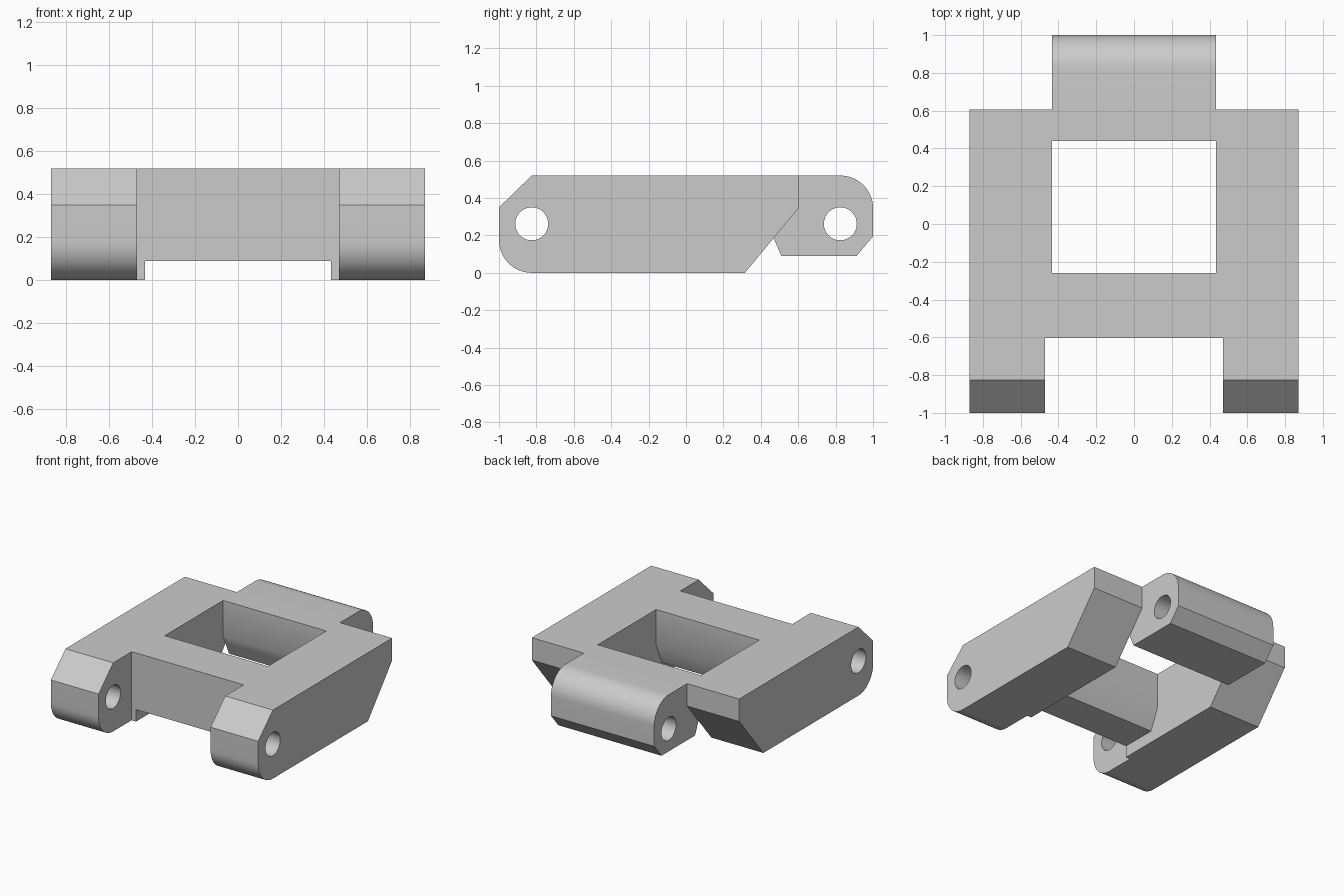
import bpy, bmesh, math

old = bpy.data.objects.get("Cube")
if old:
    bpy.data.objects.remove(old, do_unlink=True)

grey = bpy.data.materials.new("plain_grey")
grey.use_nodes = True
grey.diffuse_color = (0.6, 0.6, 0.6, 1)
grey.node_tree.nodes["Principled BSDF"].inputs["Base Color"].default_value = (0.6, 0.6, 0.6, 1)


def arc(cy, cz, r, start, end, steps=14):
    """Points of an arc in the y-z plane, angles in degrees."""
    angles = [math.radians(start + (end - start) * i / steps) for i in range(steps + 1)]
    return [(cy + r * math.cos(a), cz + r * math.sin(a)) for a in angles]


def prism(name, profile, x0, x1):
    """Extrude a y-z profile from x0 to x1."""
    bm = bmesh.new()
    face = bm.faces.new([bm.verts.new((x0, y, z)) for y, z in profile])
    new = bmesh.ops.extrude_face_region(bm, geom=[face])["geom"]
    verts = [v for v in new if isinstance(v, bmesh.types.BMVert)]
    bmesh.ops.translate(bm, verts=verts, vec=(x1 - x0, 0, 0))
    bmesh.ops.recalc_face_normals(bm, faces=bm.faces)
    mesh = bpy.data.meshes.new(name)
    bm.to_mesh(mesh)
    bm.free()
    mesh.materials.append(grey)
    obj = bpy.data.objects.new(name, mesh)
    bpy.context.collection.objects.link(obj)
    return obj


def combine(target, other, operation):
    """Apply a boolean and remove the other object."""
    mod = target.modifiers.new("combine", "BOOLEAN")
    mod.operation = operation
    mod.solver = "EXACT"
    mod.object = other
    bpy.context.view_layer.update()
    graph = bpy.context.evaluated_depsgraph_get()
    mesh = bpy.data.meshes.new_from_object(target.evaluated_get(graph))
    target.modifiers.clear()
    target.data = mesh
    bpy.data.objects.remove(other, do_unlink=True)


def box_profile(y0, y1, z0, z1):
    return [(y0, z0), (y1, z0), (y1, z1), (y0, z1)]


TOP, INNER, OUTER, HOLE = 0.52, 0.433, 0.87, 0.088

# Front crossbar, its back wall tapering in below
frame = prism("hinge_link_frame",
              [(-0.605, 0.09), (-0.33, 0.09), (-0.26, 0.25), (-0.26, TOP), (-0.605, TOP)],
              -INNER - 0.1, INNER + 0.1)

# Side rails: chamfered and rounded front, undercut rear
rail_profile = (arc(-0.825, 0.175, 0.175, 180, 270)
                + [(0.315, 0), (0.605, 0.35), (0.605, TOP), (-0.825, TOP), (-1, 0.35)])
for side in (-1, 1):
    combine(frame, prism("side_rail", rail_profile, side * INNER, side * OUTER), "UNION")

# Rear knuckle between the rails
knuckle_profile = ([(0.44, 0.25), (0.51, 0.09), (0.912, 0.09), (1, 0.195)]
                   + arc(0.825, 0.345, 0.175, 0, 90) + [(0.44, TOP)])
combine(frame, prism("rear_knuckle", knuckle_profile, -INNER, INNER), "UNION")

# Wider slot between the front legs
combine(frame, prism("slot_cutter", box_profile(-1.2, -0.603, -0.2, 0.8), -0.47, 0.47),
        "DIFFERENCE")

# Pin holes through the legs and the knuckle
for y in (-0.825, 0.825):
    hole = arc(y, 0.262, HOLE, 0, 360, 48)[:-1]
    combine(frame, prism("pin_hole_cutter", hole, -1.2, 1.2), "DIFFERENCE")

bpy.ops.object.select_all(action="DESELECT")
frame.select_set(True)
bpy.context.view_layer.objects.active = frame
bpy.ops.object.shade_smooth_by_angle(angle=math.radians(30))
